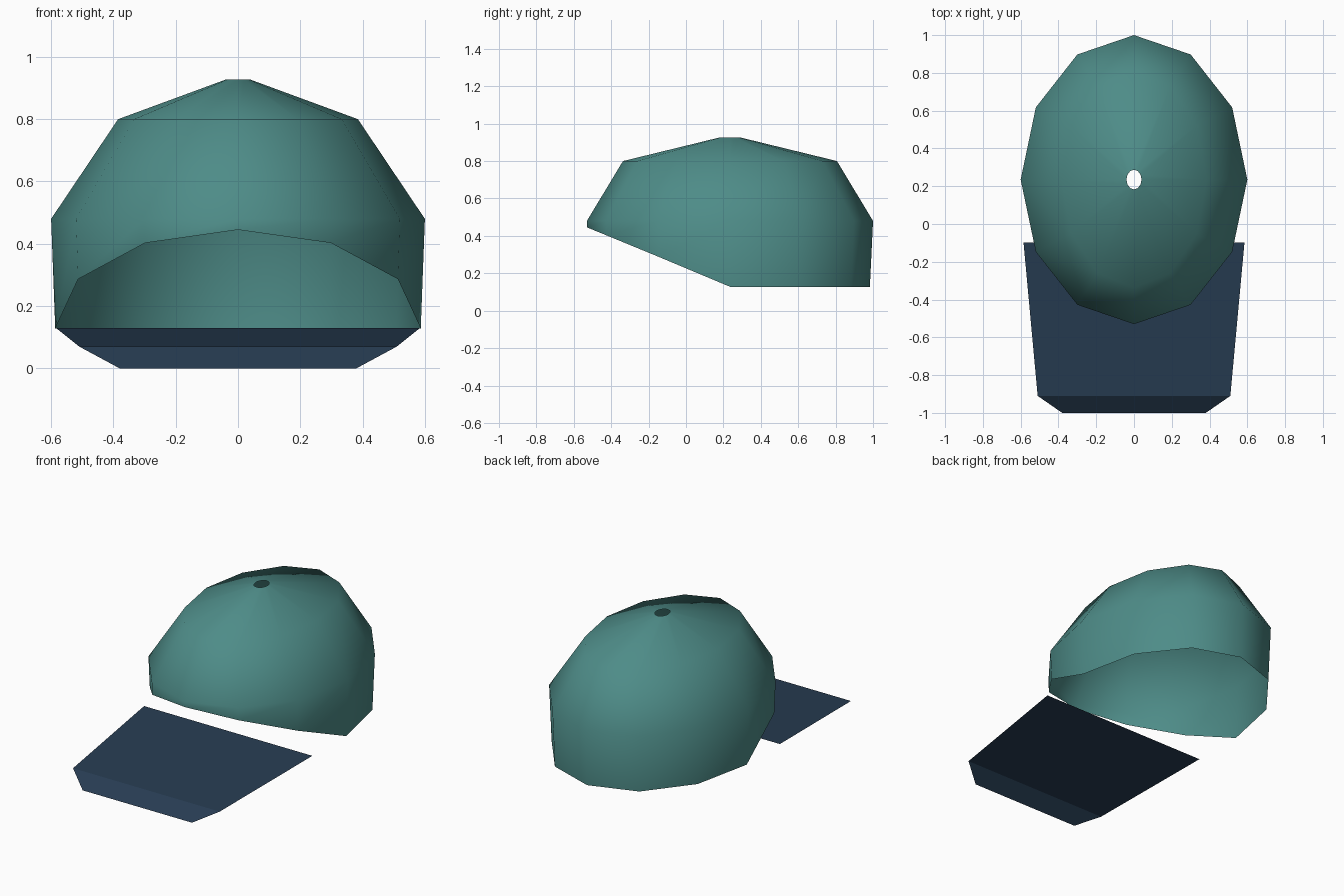
import bpy
from math import sin, cos, pi

if "Cube" in bpy.data.objects:
    bpy.data.objects.remove(bpy.data.objects["Cube"], do_unlink=True)


def material(name, color):
    m = bpy.data.materials.new(name)
    m.use_nodes = True
    m.diffuse_color = (*color, 1)
    bsdf = m.node_tree.nodes["Principled BSDF"]
    bsdf.inputs["Base Color"].default_value = (*color, 1)
    return m


def add_mesh(name, verts, faces, mat, smooth):
    me = bpy.data.meshes.new(name)
    me.from_pydata(verts, [], faces)
    me.materials.append(mat)
    me.polygons.foreach_set("use_smooth", [smooth] * len(faces))
    ob = bpy.data.objects.new(name, me)
    bpy.context.collection.objects.link(ob)
    return ob


def strip_faces(rows, cols, closed):
    """Quads joining neighbouring rows of points."""
    return [(r * cols + c, r * cols + (c + 1) % cols,
             (r + 1) * cols + (c + 1) % cols, (r + 1) * cols + c)
            for r in range(rows - 1) for c in range(cols if closed else cols - 1)]


teal = material("teal fabric", (0.076, 0.262, 0.246))
navy = material("navy fabric", (0.020, 0.045, 0.084))

# Crown: open twelve-sided dome, hem rising toward the front, small hole on top
SIDES = 12
CENTER_Y = 0.235
RINGS = [(0.6, 0.765, 0.48), (0.385, 0.572, 0.80), (0.04, 0.052, 0.927)]
angles = [2 * pi * i / SIDES - pi / 2 for i in range(SIDES)]
crown = []
for a in angles:
    lift = max(0, -sin(a))
    taper = 0.978 + 0.02 * lift
    crown.append((0.6 * taper * cos(a), CENTER_Y + 0.765 * taper * sin(a),
                  0.128 + 0.317 * lift))
for rx, ry, z in RINGS:
    crown += [(rx * cos(a), CENTER_Y + ry * sin(a), z) for a in angles]
add_mesh("crown", crown, strip_faces(len(RINGS) + 1, SIDES, True), teal, True)

# Brim: thin sheet sloping forward, with a bent-down front lip
BRIM = [(0.38, -1.0, 0.0), (0.51, -0.91, 0.07), (0.585, -0.097, 0.13)]
brim = [(s * x, y, z) for x, y, z in BRIM for s in (-1, 1)]
add_mesh("brim", brim, strip_faces(len(BRIM), 2, False), navy, False)
